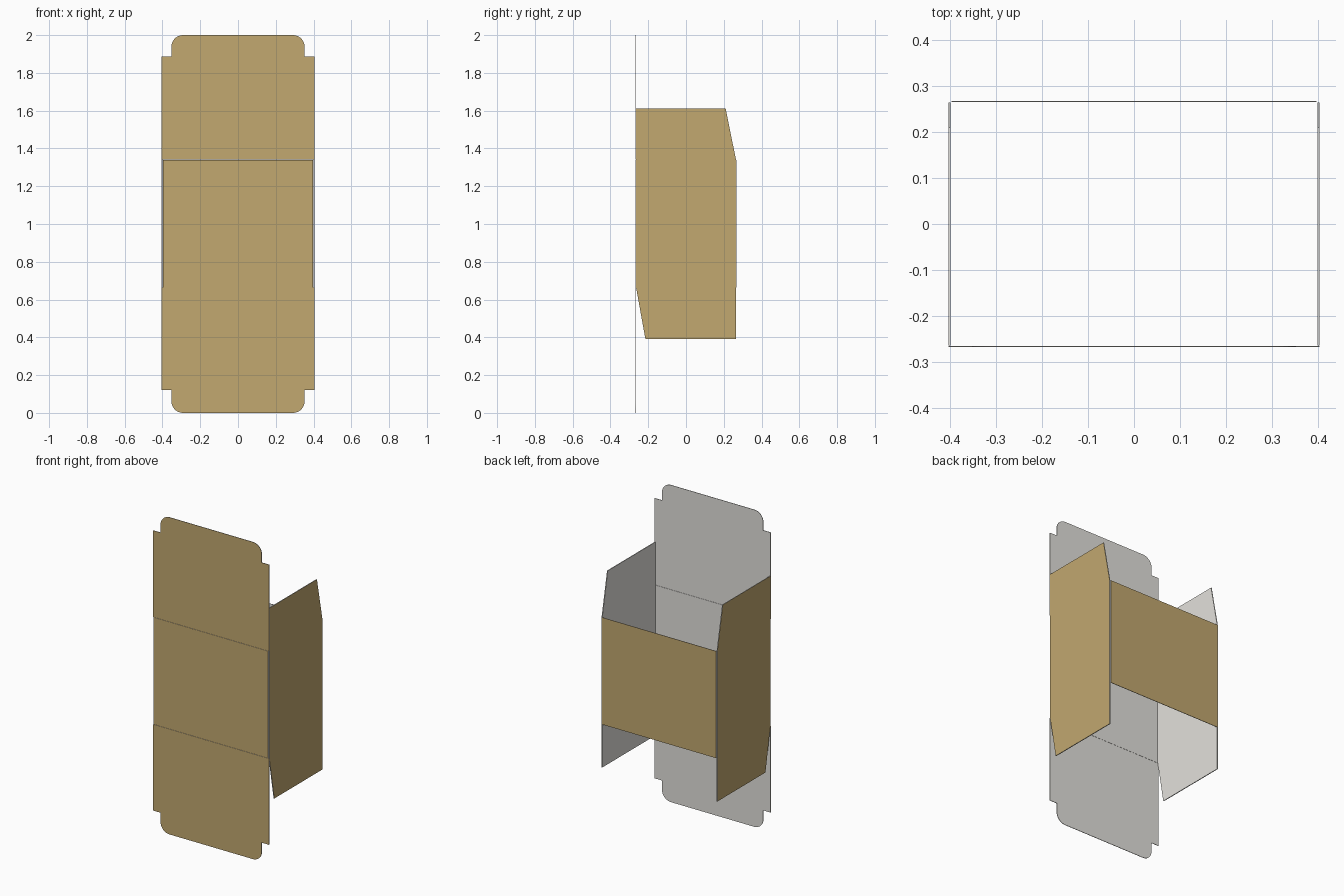
import bpy, bmesh, math
from mathutils import Vector

if "Cube" in bpy.data.objects:
    bpy.data.objects.remove(bpy.data.objects["Cube"])


def material(name, rgb):
    m = bpy.data.materials.new(name)
    m.diffuse_color = (*rgb, 1)
    m.use_nodes = True
    m.node_tree.nodes["Principled BSDF"].inputs["Base Color"].default_value = m.diffuse_color
    return m


kraft = material("kraft_brown", (0.54, 0.392, 0.16))
white = material("inner_white", (0.767, 0.752, 0.716))


def sheet(name, outline, place, outward, thick):
    """Thin board: outline (u, z) mapped to 3D; brown outside, white inside and edges."""
    n = Vector(outward)
    bm = bmesh.new()
    outer = [bm.verts.new(place(u, z)) for u, z in outline]
    inner = [bm.verts.new(Vector(place(u, z)) - n * thick) for u, z in outline]
    bm.faces.new(outer)
    bm.faces.new(inner[::-1])
    k = len(outline)
    for i in range(k):
        j = (i + 1) % k
        bm.faces.new((outer[j], outer[i], inner[i], inner[j]))
    bmesh.ops.recalc_face_normals(bm, faces=bm.faces)
    for f in bm.faces:
        f.material_index = 0 if f.normal.dot(n) > 0.9 else 1
    me = bpy.data.meshes.new(name)
    bm.to_mesh(me)
    bm.free()
    me.materials.append(kraft)
    me.materials.append(white)
    ob = bpy.data.objects.new(name, me)
    bpy.context.collection.objects.link(ob)
    return ob


Y, X = 0.268, 0.404          # half depth, half width
Z0, Z1 = 0.665, 1.34         # lower and upper fold heights
TF, TS = 0.003, 0.005        # board thickness, front/back and sides


def at_front(u, z):
    return (u, -Y, z)


def at_back(u, z):
    return (u, Y, z)


# Front and back walls, slightly narrower so the white corner folds show
wall = [(-0.397, Z0), (0.397, Z0), (0.397, Z1), (-0.397, Z1)]
sheet("front_wall", wall, at_front, (0, -1, 0), TF)
sheet("back_wall", wall, at_back, (0, 1, 0), TF)


# Lids with a rounded tuck flap, standing in line with the front wall
def lid(fold, shoulder, tip):
    s = 1 if tip > fold else -1
    w, r = 0.353, 0.062
    half = [(X, fold), (X, shoulder), (w, shoulder)]
    for i in range(9):
        a = math.radians(90 * i / 8)
        half.append((w - r + r * math.cos(a), tip - s * r + s * r * math.sin(a)))
    return half + [(-u, z) for u, z in reversed(half)]


sheet("top_lid", lid(Z1 + 0.001, 1.887, 2.0), at_front, (0, -1, 0), TF)
sheet("bottom_lid", lid(Z0 - 0.001, 0.12, 0.0), at_front, (0, -1, 0), TF)

# Side walls and their tapered dust flaps
E = Y - TF - 0.0005
parts = {
    "side_wall": [(-E, Z0), (E, Z0), (E, Z1), (-E, Z1)],
    "top_dust_flap": [(-E, Z1), (E, Z1), (0.21, 1.612), (-E, 1.612)],
    "bottom_dust_flap": [(-E, Z0), (E, Z0), (E, 0.392), (-0.215, 0.392)],
}
for side, s in (("left", -1), ("right", 1)):
    for part, outline in parts.items():
        sheet(f"{side}_{part}", outline, lambda u, z: (s * X, u, z), (s, 0, 0), TS)
